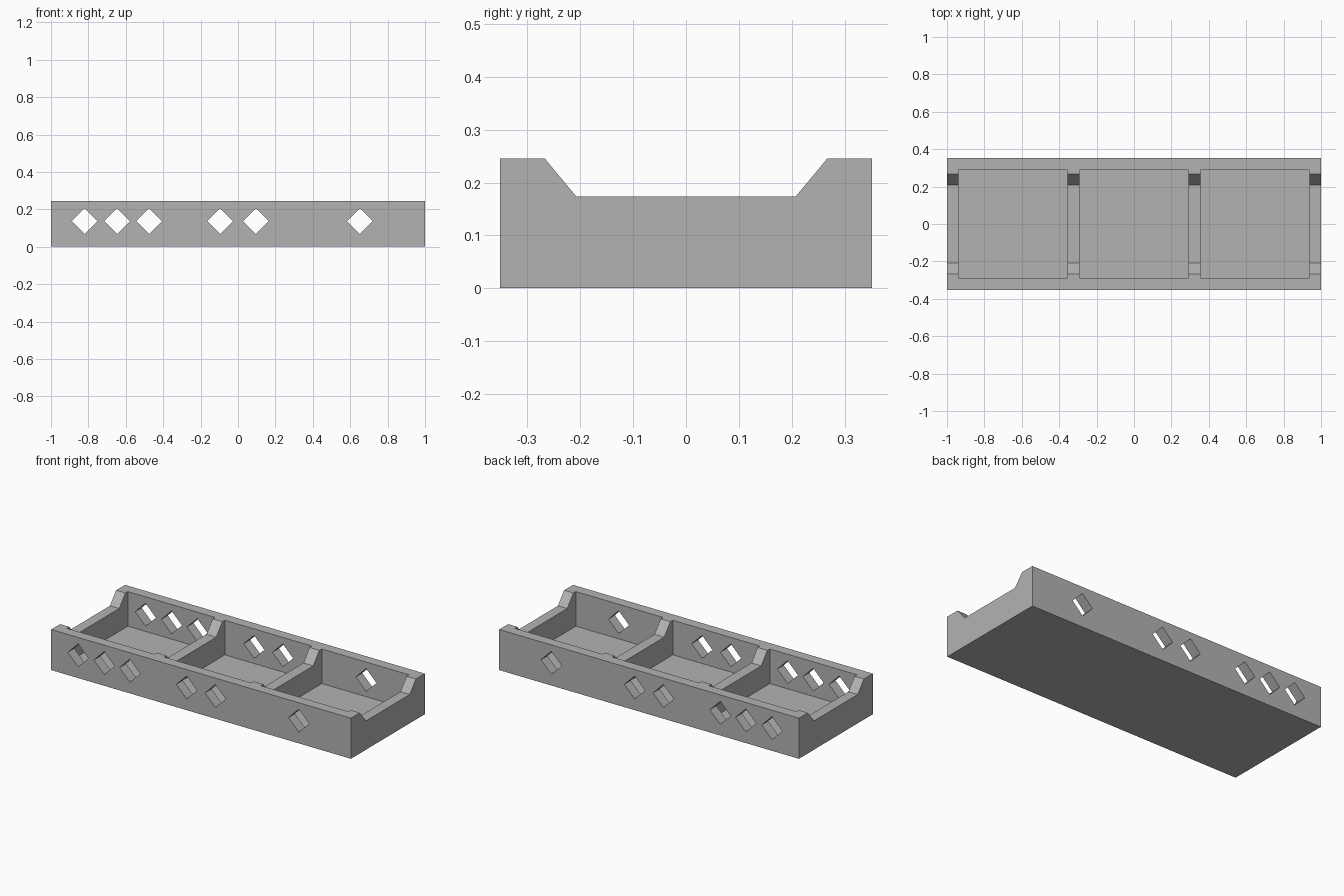
import bpy, math

cube = bpy.data.objects.get("Cube")
if cube:
    bpy.data.objects.remove(cube, do_unlink=True)

HALF_W, HEIGHT, FLOOR = 0.352, 0.245, 0.036

grey = bpy.data.materials.new("plain grey")
grey.use_nodes = True
colour = (0.45, 0.45, 0.45, 1)
grey.diffuse_color = colour
grey.node_tree.nodes["Principled BSDF"].inputs["Base Color"].default_value = colour


def prism(name, profile, start, end, axis):
    """Extrude a closed outline along x or y; the outline holds (other axis, z)."""
    place = (lambda t, u, z: (t, u, z)) if axis == "x" else (lambda t, u, z: (u, t, z))
    n = len(profile)
    verts = [place(t, u, z) for t in (start, end) for u, z in profile]
    faces = [list(range(n)), list(range(n, 2 * n))]
    faces += [(i, (i + 1) % n, n + (i + 1) % n, n + i) for i in range(n)]
    mesh = bpy.data.meshes.new(name)
    mesh.from_pydata(verts, [], faces)
    bm = bmesh.new()
    bm.from_mesh(mesh)
    bmesh.ops.recalc_face_normals(bm, faces=bm.faces)
    bm.to_mesh(mesh)
    bm.free()
    obj = bpy.data.objects.new(name, mesh)
    bpy.context.collection.objects.link(obj)
    return obj


import bmesh

# Tray body: a long bar with a sloped notch along its top
half = [(HALF_W, 0), (HALF_W, HEIGHT), (0.267, HEIGHT), (0.208, 0.174)]
outline = half + [(-y, z) for y, z in reversed(half)]
tray = prism("tray", outline, -1, 1, "x")
tray.data.materials.append(grey)

# Three compartments
cutters = []
for x in (-0.647, 0, 0.647):
    a, b = x - 0.291, x + 0.291
    box = [(a, FLOOR), (b, FLOOR), (b, 0.4), (a, 0.4)]
    cutters.append(prism("compartment_cutter", box, -0.29, 0.29, "y"))

# Diamond holes through the front and back walls, counting 3, 2, 1
R, Z = 0.069, 0.137
for x in (-0.82, -0.646, -0.475, -0.096, 0.096, 0.652):
    diamond = [(x - R, Z), (x, Z - R), (x + R, Z), (x, Z + R)]
    cutters.append(prism("diamond_cutter", diamond, -0.5, 0.5, "y"))

# Apply the cuts, then remove the cutters
for cutter in cutters:
    cutter.hide_render = True
    mod = tray.modifiers.new("cut", "BOOLEAN")
    mod.operation = "DIFFERENCE"
    mod.solver = "EXACT"
    mod.object = cutter
bpy.context.view_layer.objects.active = tray
for mod in list(tray.modifiers):
    bpy.ops.object.modifier_apply(modifier=mod.name)
for cutter in cutters:
    bpy.data.objects.remove(cutter, do_unlink=True)
